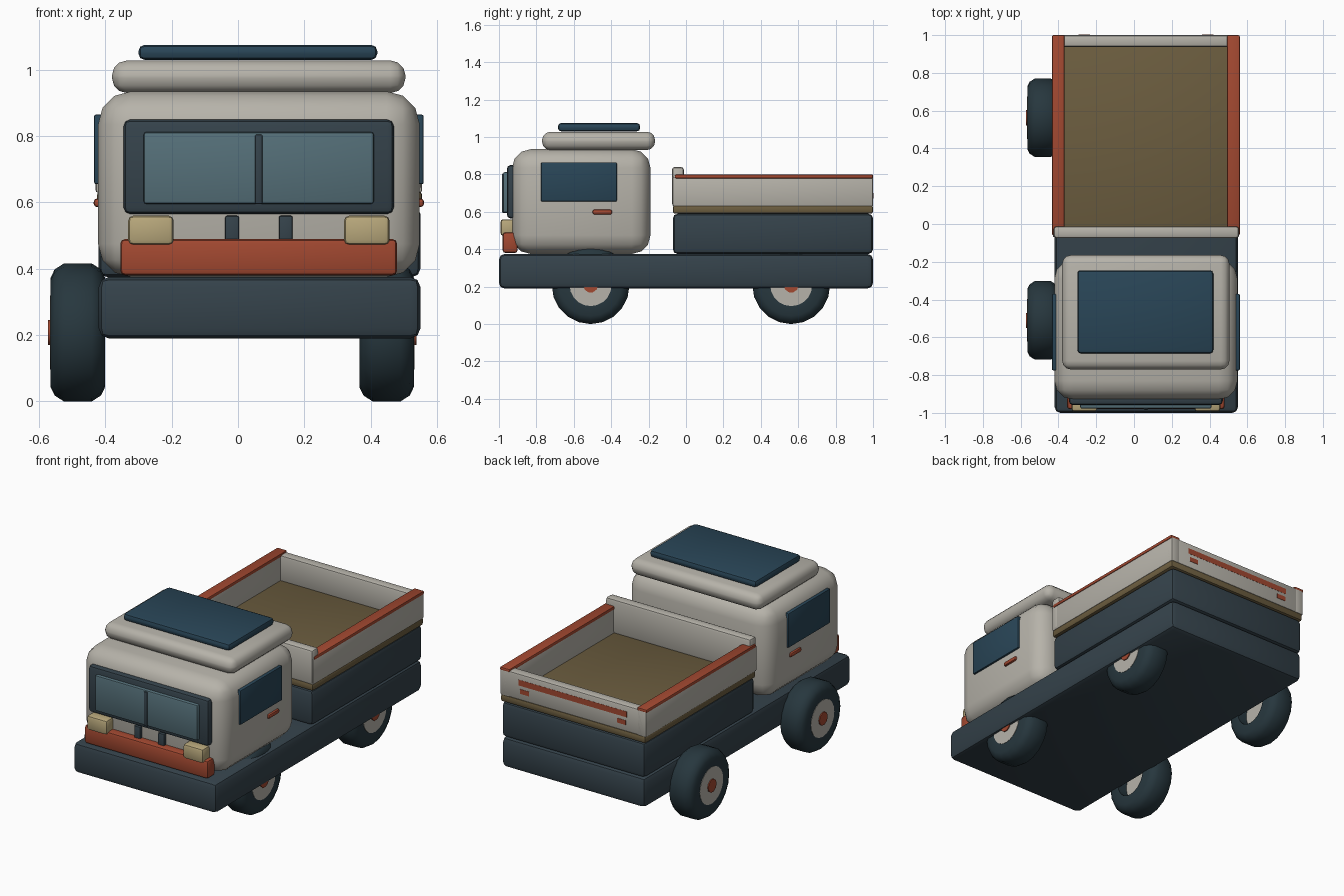
import bpy, bmesh, math
from mathutils import Matrix

if "Cube" in bpy.data.objects:
    bpy.data.objects.remove(bpy.data.objects["Cube"])

CX = 0.063  # centre line of the body


def mat(name, r, g, b):
    m = bpy.data.materials.new(name)
    m.diffuse_color = (r, g, b, 1)
    m.use_nodes = True
    m.node_tree.nodes["Principled BSDF"].inputs["Base Color"].default_value = m.diffuse_color
    return m


CREAM = mat("cream_paint", .47, .45, .40)
DARK = mat("dark_slate", .035, .055, .07)
NAVY = mat("navy", .022, .06, .095)
RED = mat("red_paint", .36, .065, .03)
GLASS = mat("glass", .09, .16, .19)
LAMP = mat("lamp_yellow", .48, .39, .20)
WOOD = mat("wood", .15, .11, .05)
RUBBER = mat("rubber", .02, .038, .048)


def finish(name, bm, material, angle=40):
    me = bpy.data.meshes.new(name)
    bmesh.ops.recalc_face_normals(bm, faces=bm.faces)
    bm.to_mesh(me)
    bm.free()
    ob = bpy.data.objects.new(name, me)
    bpy.context.collection.objects.link(ob)
    me.materials.append(material)
    bpy.ops.object.select_all(action='DESELECT')
    ob.select_set(True)
    bpy.context.view_layer.objects.active = ob
    bpy.ops.object.shade_smooth_by_angle(angle=math.radians(angle))
    return ob


def box(name, x, y, z, material, bevel=0.01, segs=2):
    """Rounded box from (min, max) ranges."""
    bm = bmesh.new()
    size = [r[1] - r[0] for r in (x, y, z)]
    mid = [(r[1] + r[0]) / 2 for r in (x, y, z)]
    bmesh.ops.create_cube(bm, size=1, matrix=Matrix.Translation(mid) @ Matrix.Diagonal((*size, 1)))
    if bevel:
        bmesh.ops.bevel(bm, geom=bm.edges[:], offset=min(bevel, min(size) * .49),
                        segments=segs, profile=0.5, affect='EDGES')
    return finish(name, bm, material)


def pair(name, x, y, z, material, bevel=0.01):
    """Box plus its mirror image across the body centre line."""
    box(name + "_right", x, y, z, material, bevel)
    box(name + "_left", (2 * CX - x[1], 2 * CX - x[0]), y, z, material, bevel)


def lathe_x(name, profile, centre, side, material, n=20):
    """Spin a closed (offset, radius) profile around the x axis."""
    bm = bmesh.new()
    rings = []
    for i in range(n):
        a = 2 * math.pi * i / n
        rings.append([bm.verts.new((centre[0] + side * o, centre[1] + r * math.sin(a),
                                    centre[2] + r * math.cos(a))) for o, r in profile])
    k = len(profile)
    for i in range(n):
        p, q = rings[i], rings[(i + 1) % n]
        for j in range(k):
            bm.faces.new((p[j], p[(j + 1) % k], q[(j + 1) % k], q[j]))
    return finish(name, bm, material)


def disc_x(name, centre, radius, depth, material, n=20):
    bm = bmesh.new()
    m = Matrix.Translation(centre) @ Matrix.Rotation(math.pi / 2, 4, 'Y')
    bmesh.ops.create_cone(bm, cap_ends=True, segments=n, radius1=radius, radius2=radius,
                          depth=depth, matrix=m)
    return finish(name, bm, material)


# Chassis and load bed base
box("chassis", (-.42, .55), (-1, 1), (.19, .375), DARK, .03)
box("bed_base", (-.42, .55), (-.07, 1), (.375, .59), DARK, .025)
box("bed_floor", (-.425, .555), (-.07, 1), (.59, .635), WOOD, .012)

# Bed walls and rails
pair("bed_side", (.497, .555), (-.07, 1), (.63, .787), CREAM, .006)
pair("bed_rail", (.493, .56), (-.06, 1), (.778, .80), RED, .008)
box("headboard", (-.425, .555), (-.075, -.012), (.63, .84), CREAM, .015)
box("tailgate", (-.425, .555), (.938, 1), (.63, .79), CREAM, .012)
box("tailgate_stripe", (-.30, .43), (.99, 1.001), (.72, .755), RED, 0)
pair("tail_lamp", (.36, .42), (.99, 1.002), (.672, .70), RED, 0)

# Cab and roof
box("cab", (-.422, .548), (-.93, -.19), (.375, .935), CREAM, .1, 3)
box("roof", (-.38, .505), (-.77, -.165), (.93, 1.028), CREAM, .045, 3)
box("roof_panel", (-.30, .42), (-.685, -.245), (1.03, 1.075), NAVY, .018)

# Windscreen
box("windscreen_frame", (-.345, .47), (-.958, -.90), (.565, .85), DARK, .02)
box("windscreen", (-.285, .41), (-.978, -.93), (.595, .813), GLASS, .01)
box("windscreen_divider", (.051, .074), (-.984, -.94), (.595, .805), DARK, .005)

# Nose details
box("bumper", (-.355, .48), (-.98, -.90), (.38, .49), RED, .015)
pair("headlight", (.32, .457), (-.992, -.90), (.472, .56), LAMP, .015)
pair("grille_bar", (.123, .165), (-.95, -.90), (.46, .56), DARK, .006)

# Doors
pair("side_window", (.52, .56), (-.775, -.37), (.655, .865), NAVY, .006)
pair("door_handle", (.53, .561), (-.50, -.395), (.586, .612), RED, .01)

# Wheels: tyre, hub disc and cap
TYRE = [(.082, .11), (.082, .165), (.07, .19), (.042, .208), (-.042, .208),
        (-.07, .19), (-.082, .165), (-.082, .11)]
for end, y in (("front", -.51), ("rear", .5625)):
    for label, x, s in (("left", -.483, -1), ("right", .448, 1)):
        tag = f"{end}_{label}"
        lathe_x("tyre_" + tag, TYRE, (x, y, .208), s, RUBBER)
        disc_x("hub_" + tag, (x + s * .032, y, .208), .112, .104, CREAM)
        disc_x("hub_cap_" + tag, (x + s * .07, y, .208), .04, .04, RED, 10)
